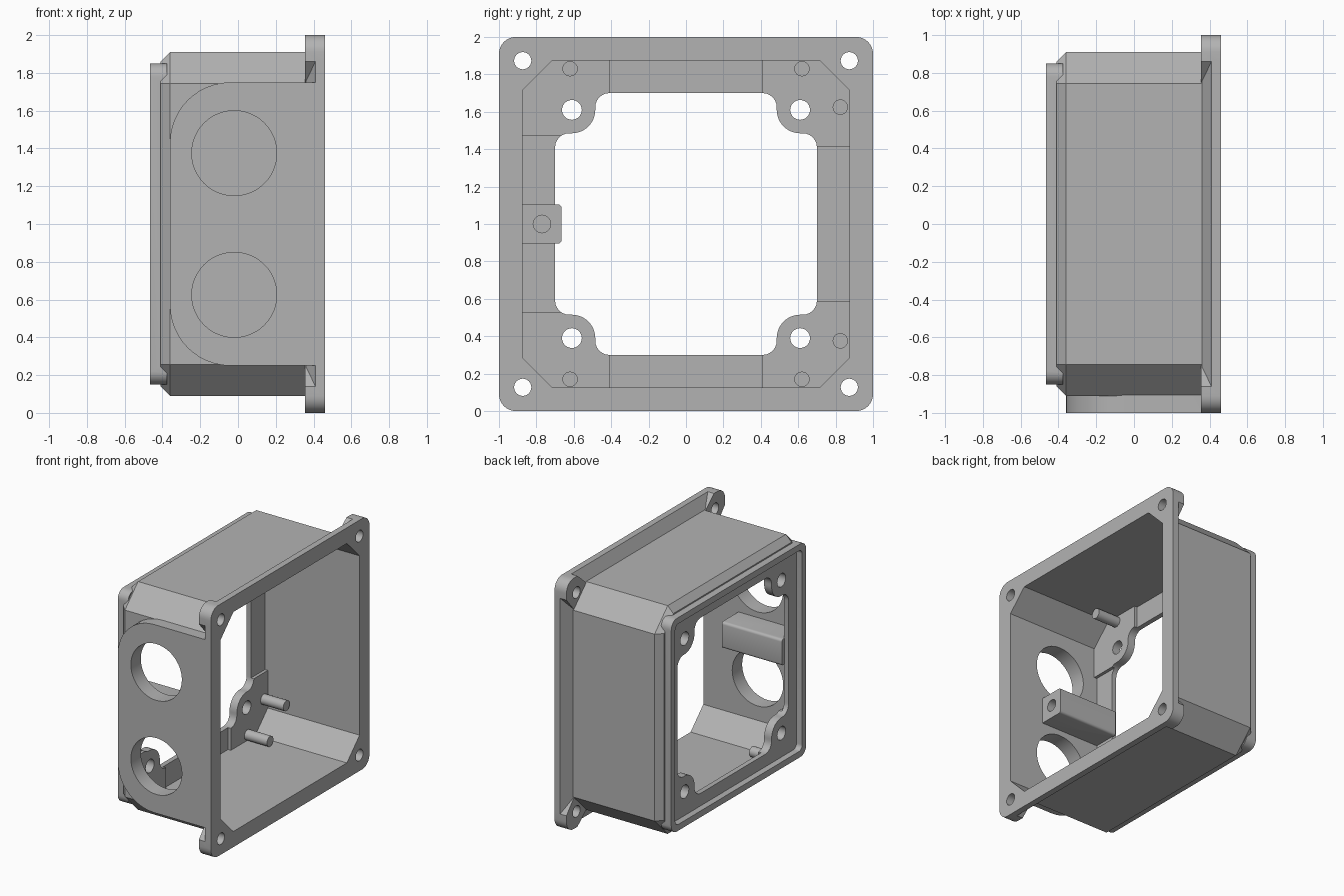
import bpy, bmesh, math

if "Cube" in bpy.data.objects:
    bpy.data.objects.remove(bpy.data.objects["Cube"])

grey = bpy.data.materials.new("light grey")
grey.diffuse_color = (0.45, 0.45, 0.45, 1)
grey.use_nodes = True
grey.node_tree.nodes["Principled BSDF"].inputs["Base Color"].default_value = grey.diffuse_color


def loft(name, rings, axis="x"):
    """Skin equal-length outlines [(depth, [(a, b), ...]), ...]; b is measured from z = 1."""
    bm = bmesh.new()
    loops = []
    for d, pts in rings:
        loops.append([bm.verts.new((d, a, b + 1) if axis == "x" else (a, d, b + 1)) for a, b in pts])
    n = len(loops[0])
    for lo, hi in zip(loops, loops[1:]):
        for i in range(n):
            bm.faces.new((lo[i], lo[(i + 1) % n], hi[(i + 1) % n], hi[i]))
    bm.faces.new(loops[0])
    bm.faces.new(loops[-1])
    bmesh.ops.recalc_face_normals(bm, faces=bm.faces)
    me = bpy.data.meshes.new(name)
    bm.to_mesh(me)
    bm.free()
    me.materials.append(grey)
    ob = bpy.data.objects.new(name, me)
    bpy.context.collection.objects.link(ob)
    return ob


def prism(name, pts, d0, d1, axis="x"):
    return loft(name, [(d0, pts), (d1, pts)], axis)


def combine(target, tool, op):
    mod = target.modifiers.new("cut", "BOOLEAN")
    mod.operation, mod.solver, mod.object = op, "EXACT", tool
    bpy.context.view_layer.objects.active = target
    bpy.ops.object.modifier_apply(modifier=mod.name)
    bpy.data.objects.remove(tool)


def add(tool):
    combine(box, tool, "UNION")


def cut(tool):
    combine(box, tool, "DIFFERENCE")


def arc(a, b, r, t0, t1, n=8):
    return [(a + r * math.cos(math.radians(t0 + (t1 - t0) * i / n)),
             b + r * math.sin(math.radians(t0 + (t1 - t0) * i / n))) for i in range(n + 1)]


def circle(a, b, r, n=32):
    return arc(a, b, r, 0, 360, n)[:-1]


def rect(a0, a1, b0, b1):
    return [(a0, b0), (a1, b0), (a1, b1), (a0, b1)]


def rounded(h, r):
    c = h - r
    return (arc(c, c, r, 0, 90) + arc(-c, c, r, 90, 180)
            + arc(-c, -c, r, 180, 270) + arc(c, -c, r, 270, 360))


def octagon(h, k):
    return [(h, k), (k, h), (-k, h), (-h, k), (-h, -k), (-k, -h), (k, -h), (h, -k)]


def turn(pts, q):
    for _ in range(q):
        pts = [(-b, a) for a, b in pts]
    return pts


corners = [(sy, sz) for sy in (-1, 1) for sz in (-1, 1)]

# Body shell with chamfered corners and back edge
box = loft("junction_box", [(-0.41, octagon(0.86, 0.745)), (-0.36, octagon(0.91, 0.745)),
                            (0.43, octagon(0.91, 0.745))])

# Mounting flange with sloped back and thick corner pads
add(loft("flange", [(0.36, rounded(0.91, 0.05)), (0.41, rounded(1.0, 0.09)),
                    (0.46, rounded(1.0, 0.09))]))
for q in range(4):
    pad = [(0.86, 1.0), (0.75, 0.905), (0.70, 0.80), (0.80, 0.70), (0.905, 0.75), (1.0, 0.86)]
    pad += arc(0.91, 0.91, 0.09, 0, 90)
    add(prism("corner_pad", turn(pad, q), 0.355, 0.46))

# Raised pad on the front wall
entry = [(0.43, -0.75), (0.43, 0.75)] + arc(-0.04, 0.43, 0.32, 90, 180, 12) \
    + arc(-0.04, -0.43, 0.32, 180, 270, 12)
add(prism("entry_pad", entry, -1.0, -0.89, "y"))

# Back rim and its recess
add(prism("rim", rounded(0.85, 0.07), -0.465, -0.375))
cut(prism("rim_recess", rounded(0.80, 0.04), -0.6, -0.415))

# Inner cavity, with thinner floor between the corners
cut(prism("cavity", octagon(0.875, 0.715), -0.35, 0.6))
cut(prism("floor_channel", rect(-0.41, 0.41, -0.875, 0.875), -0.375, 0.2))
cut(prism("floor_step_front", rect(-0.875, 0, -0.47, 0.47), -0.375, 0.2))
cut(prism("floor_step_back", rect(0, 0.875, -0.415, 0.415), -0.375, 0.2))

# Back opening that wraps round the four screw bosses
quarter = arc(0.625, 0.41, 0.075, 0, 90, 6) + arc(0.61, 0.61, 0.125, 270, 180, 12) \
    + arc(0.41, 0.625, 0.075, 0, 90, 6)
cut(prism("opening", [p for q in range(4) for p in turn(quarter, q)], -0.6, -0.2))

# Screw holes in bosses and flange
for sy, sz in corners:
    cut(prism("boss_hole", circle(0.61 * sy, 0.61 * sz, 0.053, 24), -0.6, -0.2))
    cut(prism("flange_hole", circle(0.873 * sy, 0.873 * sz, 0.046, 24), 0.2, 0.6))

# Two round cable entries
for z in (0.375, -0.375):
    cut(prism("cable_entry", circle(-0.02, z, 0.225, 48), -1.2, -0.6, "y"))

# Terminal block on the front wall, with a blind screw hole
block = [(-0.885, -0.105), (-0.665, -0.105), (-0.665, 0.105), (-0.885, 0.105)]
block = [block[0]] + arc(-0.685, -0.085, 0.02, 270, 360, 4) + arc(-0.685, 0.085, 0.02, 0, 90, 4) + [block[3]]
add(prism("terminal_block", block, -0.38, 0.15))
cut(prism("block_hole", circle(-0.77, 0, 0.047, 24), -0.2, 0.3))

# Locating pegs standing on the floor
for y, z in [(0.62 * sy, 0.83 * sz) for sy, sz in corners] + [(0.825, 0.625), (0.825, -0.625)]:
    add(prism("peg", circle(y, z, 0.041, 20), -0.37, -0.15))

# Smooth the round parts, keep the edges sharp
bpy.ops.object.select_all(action="DESELECT")
box.select_set(True)
bpy.context.view_layer.objects.active = box
bpy.ops.object.shade_smooth_by_angle(angle=math.radians(25))
